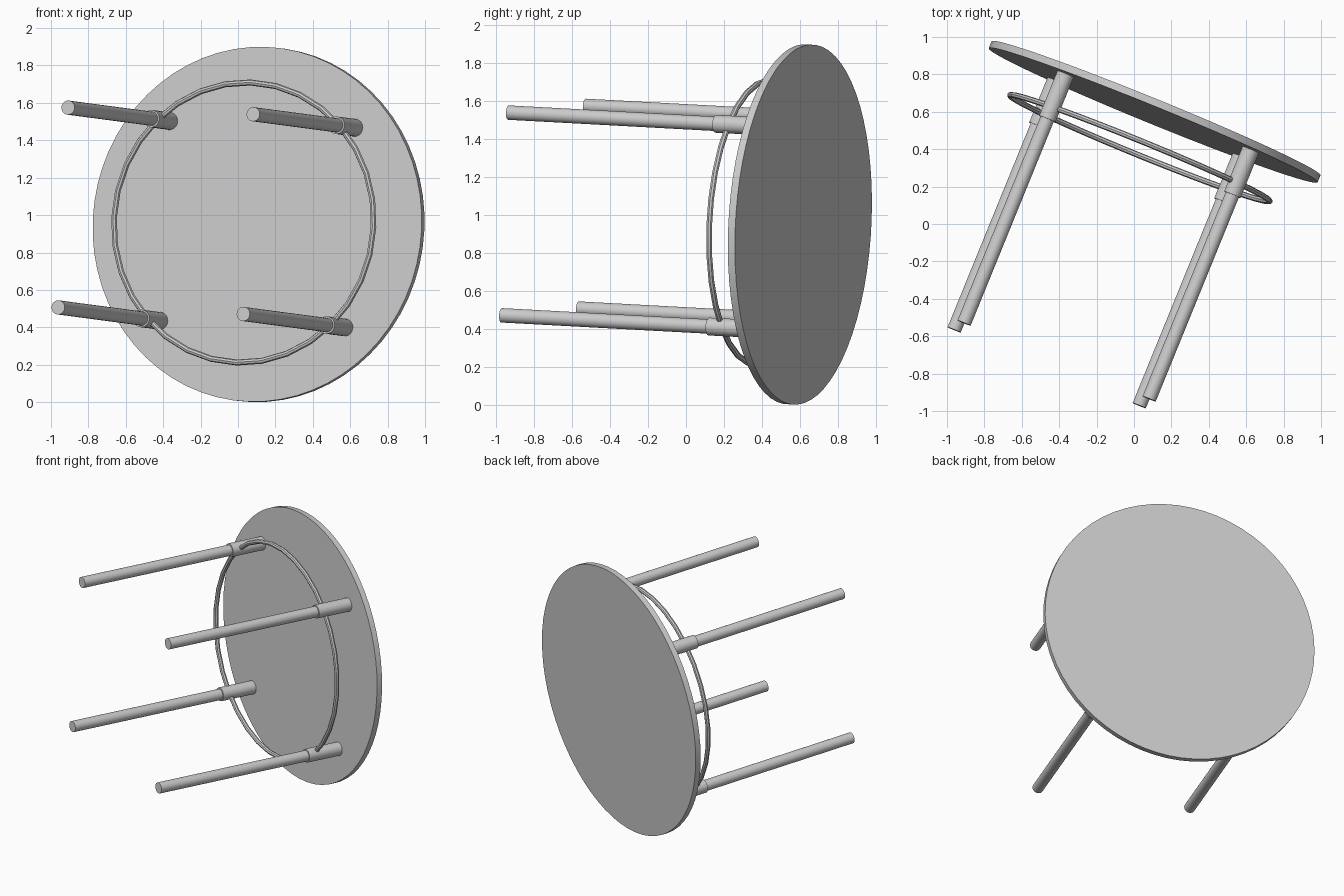
import bpy
from math import pi
from mathutils import Matrix, Vector

old = bpy.data.objects.get("Cube")
if old:
    bpy.data.objects.remove(old, do_unlink=True)

# Single plain grey finish
grey = bpy.data.materials.new("light_grey")
grey.use_nodes = True
color = (0.6, 0.6, 0.6, 1)
grey.diffuse_color = color
grey.node_tree.nodes["Principled BSDF"].inputs["Base Color"].default_value = color

# Frame of the tipped table: local z runs from the feet to the tabletop
up = Vector((0.377, 0.925, -0.05)).normalized()
across = Vector((0.925, -0.379, -0.033))
across = (across - up * across.dot(up)).normalized()
side = across.cross(up)
frame = Matrix((side, across, up)).transposed().to_4x4()
frame.translation = Vector((0.11, 0.60, 0.95)) - up * 1.46

LEG_OFFSET = 0.535
TOP_RADIUS = 0.95
TOP_THICKNESS = 0.04
UNDERSIDE = 1.44


def finish(name, location):
    """Name the new part, place it in the tipped frame and shade it."""
    ob = bpy.context.object
    ob.name = name
    ob.data.materials.append(grey)
    bpy.ops.object.shade_smooth_by_angle(angle=pi / 6)
    ob.matrix_world = frame @ Matrix.Translation(location)


def rod(name, x, y, bottom, top, radius, sides):
    bpy.ops.mesh.primitive_cylinder_add(vertices=sides, radius=radius, depth=top - bottom)
    finish(name, (x, y, (bottom + top) / 2))


# Round tabletop
rod("tabletop", 0, 0, UNDERSIDE, UNDERSIDE + TOP_THICKNESS, TOP_RADIUS, 64)

# Four legs, each held in a wider sleeve under the top
for sx, level in ((1, "upper"), (-1, "lower")):
    for sy, hand in ((1, "left"), (-1, "right")):
        x, y = sx * LEG_OFFSET, sy * LEG_OFFSET
        rod(f"{level}_{hand}_leg", x, y, 0, 1.2, 0.038, 24)
        rod(f"{level}_{hand}_sleeve", x, y, 1.18, UNDERSIDE, 0.047, 24)

# Bracing ring joining the sleeves
bpy.ops.mesh.primitive_torus_add(major_segments=32, minor_segments=8,
                                 major_radius=0.75, minor_radius=0.016)
finish("brace_ring", (0, 0, 1.25))
